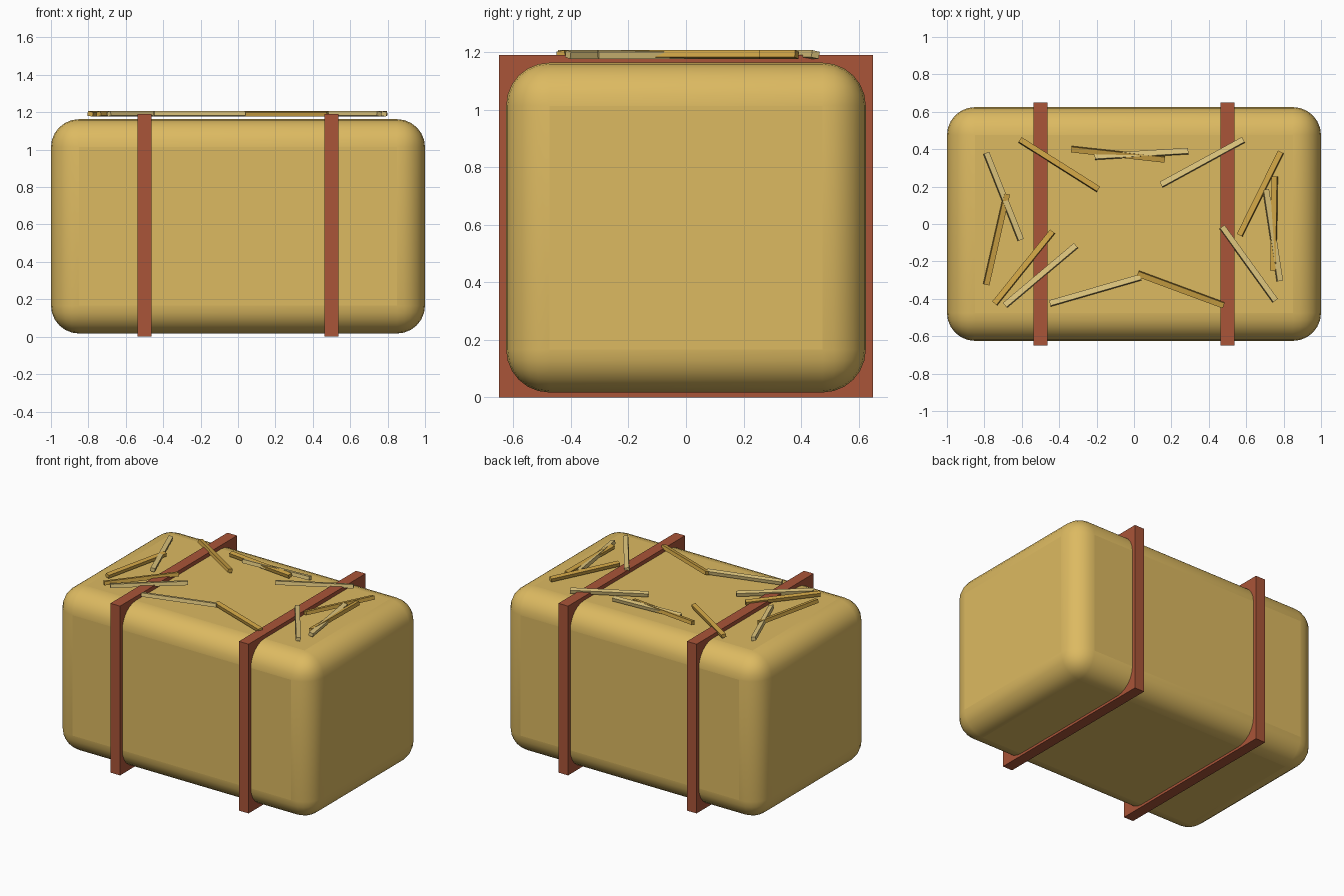
import bpy
from math import atan2, hypot
from mathutils import Matrix, Vector

if "Cube" in bpy.data.objects:
    bpy.data.objects.remove(bpy.data.objects["Cube"])


def material(name, rgb):
    m = bpy.data.materials.new(name)
    m.diffuse_color = (*rgb, 1)
    m.use_nodes = True
    m.node_tree.nodes["Principled BSDF"].inputs["Base Color"].default_value = m.diffuse_color
    return m


def box(name, size, loc, mat):
    bpy.ops.mesh.primitive_cube_add(size=1)
    ob = bpy.context.object
    ob.name = name
    ob.data.transform(Matrix.Diagonal((*size, 1)))
    ob.location = loc
    ob.data.materials.append(mat)
    return ob


hay = material("hay", (0.72, 0.49, 0.12))
twine = material("twine", (0.40, 0.09, 0.04))
dark_straw = material("dark_straw", (0.62, 0.37, 0.06))
pale_straw = material("pale_straw", (0.72, 0.55, 0.20))

# Rounded bale body
bale = box("bale", (2.0, 1.25, 1.146), (0, 0, 0.59), hay)
bev = bale.modifiers.new("round", "BEVEL")
bev.width = 0.15
bev.segments = 6
bpy.ops.object.shade_smooth_by_angle()

# Square-cornered straps around the bale
for side, x in (("left", -0.5), ("right", 0.5)):
    box(side + "_strap", (0.075, 1.3, 1.19), (x, 0, 0.595), twine)

# Loose straws on top: start x, y, end x, y; each one rolled slightly
dark = [
    (-0.61, 0.45, -0.19, 0.185), (0.165, 0.345, -0.335, 0.40),
    (0.565, -0.06, 0.785, 0.385), (0.745, -0.25, 0.752, 0.255),
    (0.48, -0.435, 0.02, -0.265), (-0.745, -0.425, -0.435, -0.04),
    (-0.68, 0.16, -0.79, -0.325),
]
pale = [
    (-0.21, 0.36, 0.29, 0.39), (0.145, 0.21, 0.585, 0.45),
    (0.705, 0.185, 0.78, -0.305), (0.47, -0.015, 0.755, -0.41),
    (-0.45, -0.425, 0.035, -0.285), (-0.69, -0.435, -0.31, -0.115),
    (-0.79, 0.38, -0.605, -0.085),
]
for label, straws, mat in (("dark", dark, dark_straw), ("pale", pale, pale_straw)):
    for i, (x0, y0, x1, y1) in enumerate(straws):
        length = hypot(x1 - x0, y1 - y0)
        ob = box(f"{label}_straw_{i + 1}", (length, 0.03, 0.025),
                 Vector(((x0 + x1) / 2, (y0 + y1) / 2, 1.1915)), mat)
        ob.rotation_euler = (-0.2, 0, atan2(y1 - y0, x1 - x0))
